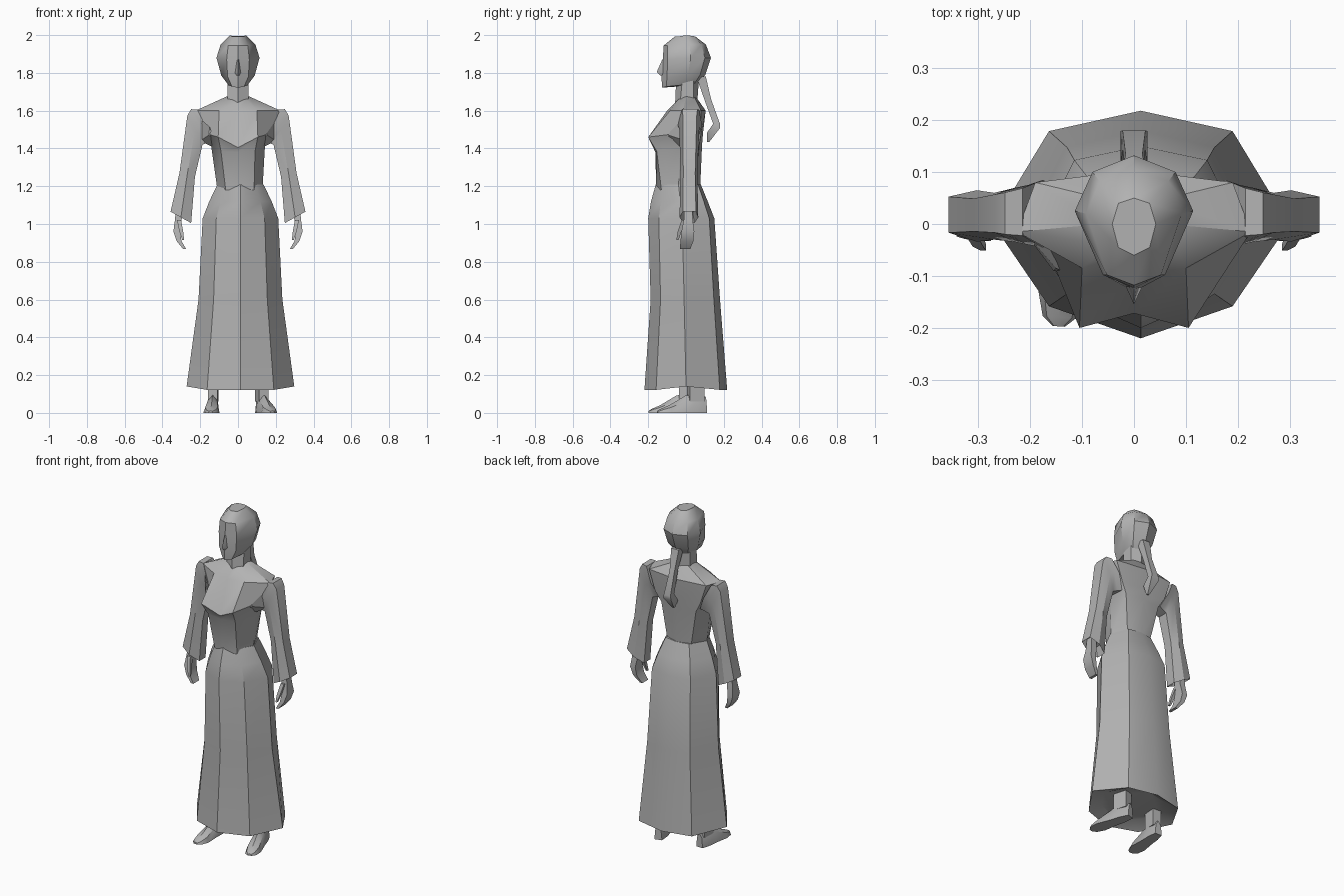
import bpy, bmesh, math

grey = bpy.data.materials.new("plain_grey")
grey.diffuse_color = (0.45, 0.45, 0.45, 1)


def loft(name, rings, angle=35):
    """Skin a list of equal-length rings of points and cap both ends."""
    bm = bmesh.new()
    rows = [[bm.verts.new(p) for p in r] for r in rings]
    n = len(rows[0])
    for a, b in zip(rows, rows[1:]):
        for i in range(n):
            j = (i + 1) % n
            bm.faces.new((a[i], a[j], b[j], b[i]))
    bm.faces.new(rows[0][::-1])
    bm.faces.new(rows[-1])
    bmesh.ops.recalc_face_normals(bm, faces=bm.faces)
    me = bpy.data.meshes.new(name)
    bm.to_mesh(me)
    bm.free()
    me.materials.append(grey)
    ob = bpy.data.objects.new(name, me)
    bpy.context.collection.objects.link(ob)
    bpy.ops.object.select_all(action='DESELECT')
    ob.select_set(True)
    bpy.context.view_layer.objects.active = ob
    bpy.ops.object.shade_smooth_by_angle(angle=math.radians(angle))
    return ob


def sym(half, dx=0.0):
    """Front-to-back half outline mirrored into a full ring."""
    full = half + [(-x, y, z) for x, y, z in half[-2:0:-1]]
    return [(x + dx, y, z) for x, y, z in full]


def box_ring(cx, cy, cz, w, d, tilt=0.0):
    return [(cx - w, cy - d, cz - tilt), (cx + w, cy - d, cz - tilt),
            (cx + w, cy + d, cz + tilt), (cx - w, cy + d, cz + tilt)]


# skirt: eight-sided, flaring to the hem
def skirt_ring(w, front, back, z, side_y, k=0.6, zs=0.0):
    return sym([(0, front, z), (w * k, front * 0.72, z), (w, side_y, z + zs),
                (w * k, back * 0.82, z), (0, back, z)], 0.013)


loft("skirt", [
    skirt_ring(0.20, -0.16, 0.16, 0.16, 0.0),
    skirt_ring(0.285, -0.22, 0.218, 0.122, 0.0, 0.62, 0.018),
    skirt_ring(0.222, -0.187, 0.18, 0.60, -0.01, 0.64),
    skirt_ring(0.20, -0.20, 0.15, 1.03, -0.02, 0.64),
    skirt_ring(0.165, -0.185, 0.115, 1.12, -0.03, 0.64),
    skirt_ring(0.122, -0.16, 0.078, 1.21, -0.04, 0.64)], 32)

# bodice with bust, shoulders and neckline
loft("bodice", [
    sym([(0, -.158, 1.18), (.075, -.13, 1.18), (.12, -.04, 1.19),
         (.078, .05, 1.19), (0, .075, 1.19)], 0.01),
    sym([(0, -.162, 1.38), (.09, -.155, 1.385), (.143, -.03, 1.42),
         (.115, .07, 1.42), (0, .085, 1.42)]),
    sym([(0, -.172, 1.405), (.105, -.20, 1.46), (.17, -.04, 1.48),
         (.15, .08, 1.48), (0, .09, 1.48)]),
    sym([(0, -.10, 1.60), (.10, -.085, 1.60), (.225, -.015, 1.60),
         (.19, .08, 1.60), (0, .104, 1.60)]),
    sym([(0, -.055, 1.645), (.045, -.04, 1.66), (.06, 0, 1.675),
         (.045, .045, 1.67), (0, .055, 1.67)])])

# neck
loft("neck", [
    sym([(0, -.058, 1.63), (.055, -.03, 1.65), (.055, .04, 1.65), (0, .06, 1.65)]),
    sym([(0, -.052, 1.76), (.055, -.02, 1.76), (.055, .04, 1.76), (0, .068, 1.76)])])

# head with pulled-back hair
loft("head", [
    sym([(0, -.127, 1.722), (.032, -.105, 1.727), (.05, -.03, 1.735),
         (.04, .04, 1.735), (0, .062, 1.735)]),
    sym([(0, -.13, 1.79), (.055, -.10, 1.78), (.088, .01, 1.785),
         (.068, .075, 1.79), (0, .102, 1.79)]),
    sym([(0, -.123, 1.87), (.06, -.098, 1.87), (.114, .025, 1.88),
         (.08, .10, 1.88), (0, .132, 1.88)]),
    sym([(0, -.118, 1.945), (.052, -.098, 1.945), (.092, .02, 1.95),
         (.066, .082, 1.95), (0, .105, 1.95)]),
    sym([(0, -.06, 1.992), (.03, -.045, 1.992), (.042, 0, 1.999),
         (.03, .04, 1.995), (0, .05, 1.992)])])

# nose wedge
loft("nose", [
    [(-.005, -.12, 1.87), (.005, -.12, 1.87), (0, -.126, 1.87)],
    [(-.016, -.12, 1.80), (.016, -.12, 1.80), (0, -.155, 1.805)],
    [(-.010, -.12, 1.785), (.010, -.12, 1.785), (0, -.135, 1.785)]])

# ponytail hanging behind, hooked at the tip
loft("ponytail", [
    box_ring(0, .08, 1.78, .025, .025),
    box_ring(0, .115, 1.66, .016, .018),
    box_ring(0, .162, 1.53, .022, .018),
    box_ring(0, .145, 1.495, .026, .034, .012),
    box_ring(0, .118, 1.435, .006, .006)])


# sleeve cross-section from inner edge to outer edge
def sleeve_ring(s, xi, zi, xo, zo, yf, yb):
    ym, h = (yf + yb) / 2, (yb - yf) / 2
    pts = []
    for t, k in ((0, -.6), (.5, -1), (1, -.65), (1, .75), (.5, 1), (0, .6)):
        pts.append((s * (xi + (xo - xi) * t), ym + h * k, zi + (zo - zi) * t))
    return pts


for s, side in ((1, "right"), (-1, "left")):
    # wide sleeve
    loft(side + "_sleeve", [
        sleeve_ring(s, .135, 1.44, .215, 1.605, -.045, .085),
        sleeve_ring(s, .16, 1.43, .248, 1.608, -.04, .075),
        sleeve_ring(s, .188, 1.42, .268, 1.575, -.035, .07),
        sleeve_ring(s, .228, 1.25, .310, 1.27, -.03, .06),
        sleeve_ring(s, .248, 1.005, .357, 1.065, -.034, .065),
        sleeve_ring(s, .265, 1.06, .335, 1.09, -.02, .05)], 30)

    # cloth fold in front of the armpit
    loft(side + "_armpit_fold", [
        [(s * .215, -.01, 1.57), (s * .20, 0, 1.44), (s * .14, -.03, 1.41)],
        [(s * .150, -.085, 1.515), (s * .155, -.09, 1.47), (s * .130, -.095, 1.455)]])

    # hand curling inward, with a thumb
    loft(side + "_hand", [
        box_ring(s * .312, .012, 1.09, .016, .02),
        box_ring(s * .316, .012, 1.02, .018, .024),
        box_ring(s * .325, .010, .96, .017, .034),
        box_ring(s * .312, .005, .91, .013, .034),
        box_ring(s * .283, -.005, .868, .008, .028)])
    loft(side + "_thumb", [
        box_ring(s * .312, -.012, 1.02, .011, .012),
        box_ring(s * .300, -.034, .96, .010, .010),
        box_ring(s * .290, -.045, .915, .005, .006)])


# shoe built along the line from heel to toe, plus ankle
def foot(side, heel, toe):
    dx, dy = toe[0] - heel[0], toe[1] - heel[1]
    L = math.hypot(dx, dy)
    ux, uy = dx / L, dy / L

    def at(f, o, z):
        return (heel[0] + dx * f + uy * o, heel[1] + dy * f - ux * o, z)

    rings = []
    for f, w, h in ((0, .022, .085), (.2, .032, .10), (.42, .034, .092),
                    (.75, .043, .042), (.93, .032, .022), (1, .012, .012)):
        rings.append([at(f, -w, 0), at(f, w, 0), at(f, w * .75, h * .7),
                      at(f, 0, h), at(f, -w * .75, h * .7)])
    loft(side + "_shoe", rings)
    loft(side + "_ankle", [
        [at(f, o, z) for f, o in ((.05, -.026), (.05, .026), (.36, .026), (.36, -.026))]
        for z in (.06, .20)])


foot("right", (.112, .105), (.182, -.15))
foot("left", (-.128, .055), (-.145, -.197))
